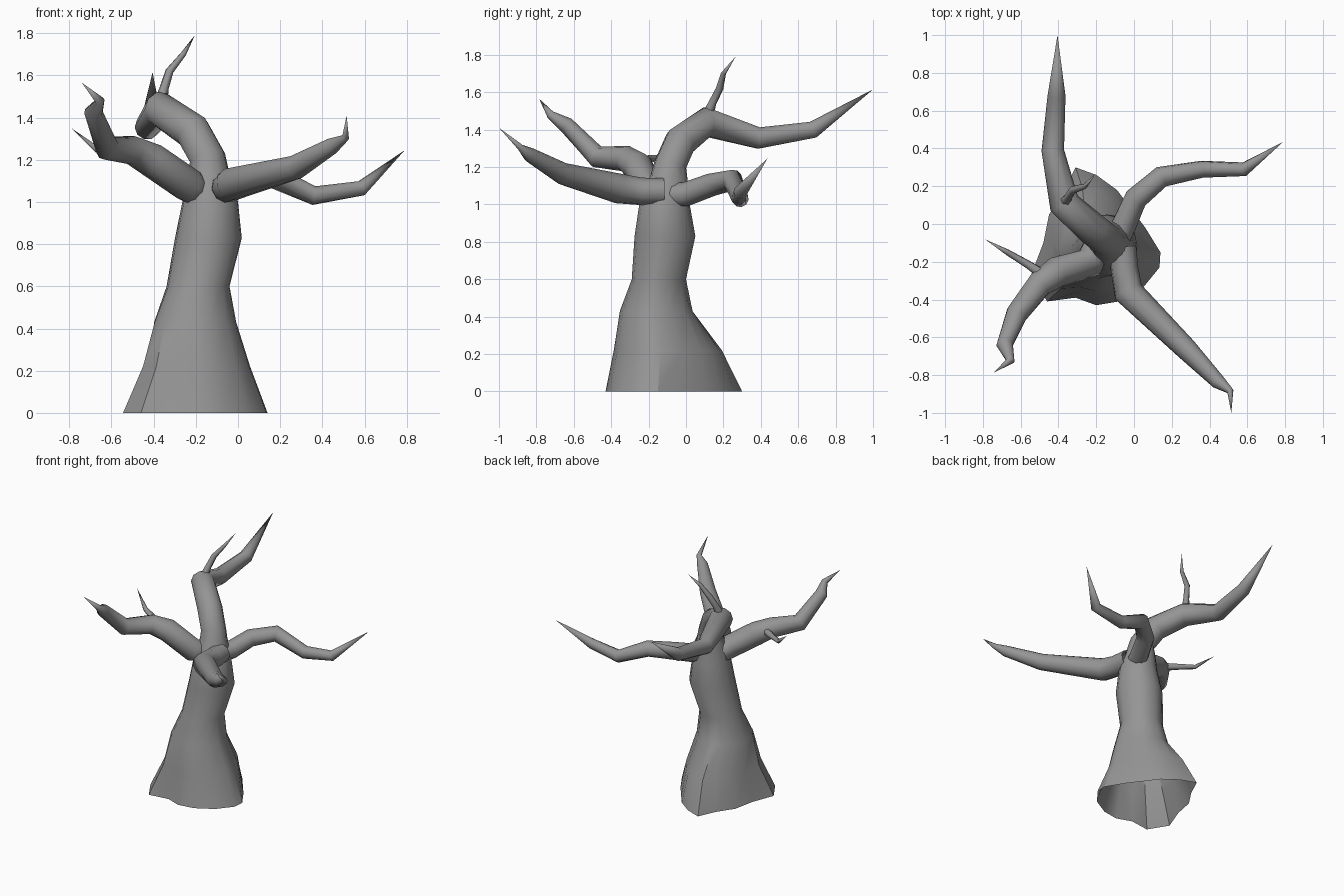
import bpy, bmesh
from math import cos, sin, pi, atan2, radians
from mathutils import Vector

if "Cube" in bpy.data.objects:
    bpy.data.objects.remove(bpy.data.objects["Cube"])

bark = bpy.data.materials.new("bark")
bark.diffuse_color = (.3, .3, .3, 1)
bark.use_nodes = True
bark.node_tree.nodes["Principled BSDF"].inputs["Base Color"].default_value = bark.diffuse_color


def loft(name, rings, tip, angle):
    """Skin a list of equal-length rings, closing the end with a tip point."""
    bm = bmesh.new()
    vs = [[bm.verts.new(p) for p in r] for r in rings]
    n = len(vs[0])
    for a, b in zip(vs, vs[1:]):
        for i in range(n):
            j = (i + 1) % n
            bm.faces.new((a[i], a[j], b[j], b[i]))
    t = bm.verts.new(tip)
    for i in range(n):
        bm.faces.new((vs[-1][i], vs[-1][(i + 1) % n], t))
    bmesh.ops.recalc_face_normals(bm, faces=bm.faces)
    me = bpy.data.meshes.new(name)
    bm.to_mesh(me)
    bm.free()
    me.materials.append(bark)
    ob = bpy.data.objects.new(name, me)
    bpy.context.collection.objects.link(ob)
    bpy.ops.object.select_all(action='DESELECT')
    ob.select_set(True)
    bpy.context.view_layer.objects.active = ob
    bpy.ops.object.shade_smooth_by_angle(angle=radians(angle))
    return ob


def branch(name, path, sides=10):
    """Tapered tube through (x, y, z, radius); the last point is the tip."""
    pts = [Vector(p[:3]) for p in path]
    rings, u = [], None
    for k in range(len(pts) - 1):
        d_out = (pts[k + 1] - pts[k]).normalized()
        d_in = (pts[k] - pts[k - 1]).normalized() if k else d_out
        t = (d_in + d_out).normalized()
        if u is None:
            u = t.orthogonal()
        u = (u - t * u.dot(t)).normalized()
        v = t.cross(u)
        r = path[k][3] * 1.03
        rings.append([pts[k] + (u * cos(a) + v * sin(a)) * r
                      for a in (2 * pi * i / sides for i in range(sides))])
    return loft(name, rings, pts[-1], 62)


# Trunk: flared root outline blending into ellipses higher up
base = [(.14, -.15), (.06, -.02), (-.03, .10), (-.09, .18), (-.2, .26),
        (-.31, .30), (-.37, .17), (-.45, .05), (-.48, -.10), (-.545, -.27),
        (-.46, -.41), (-.31, -.39), (-.2, -.43), (-.08, -.41), (.045, -.34),
        (.135, -.23)]
# z, x min, x max, y min, y max, root influence
levels = [(0, -.4, 0, -.36, .05, 1), (.22, -.385, -.01, -.35, .11, .45),
          (.43, -.39, -.025, -.345, .01, .1), (.6, -.34, -.04, -.29, .0, 0),
          (.83, -.30, .018, -.275, .05, 0), (1.0, -.265, 0, -.25, .02, 0),
          (1.12, -.24, -.035, -.205, .01, 0), (1.2, -.215, -.06, -.17, 0, 0)]
rings = []
for z, x0, x1, y0, y1, w in levels:
    ring = []
    for bx, by in base:
        a = atan2(by + .14, bx + .2)
        ex = (x0 + x1) / 2 + cos(a) * (x1 - x0) / 2
        ey = (y0 + y1) / 2 + sin(a) * (y1 - y0) / 2
        ring.append((ex + (bx - ex) * w, ey + (by - ey) * w, z))
    rings.append(ring)
loft("trunk", rings, (-.15, -.08, 1.23), 30)

# Main limbs
branch("top_limb", [(-.13, -.11, 1.03, .11), (-.145, -.085, 1.21, .085),
                    (-.215, -.03, 1.335, .085), (-.37, .11, 1.44, .08),
                    (-.43, .39, 1.355, .058), (-.41, .68, 1.40, .046),
                    (-.405, 1.0, 1.615)])
branch("right_limb", [(-.08, -.06, 1.05, .065), (-.05, 0, 1.055, .063),
                      (.01, .135, 1.105, .06), (.145, .25, 1.13, .055),
                      (.36, .29, 1.03, .044), (.585, .29, 1.065, .036),
                      (.79, .435, 1.245)])
branch("front_limb", [(-.06, -.12, 1.07, .07), (-.05, -.24, 1.07, .072),
                      (-.03, -.36, 1.085, .078), (.275, -.66, 1.165, .057),
                      (.445, -.835, 1.265, .038), (.51, -.885, 1.305, .017),
                      (.515, -1.0, 1.41)])
branch("left_limb", [(-.2, -.12, 1.05, .07), (-.235, -.205, 1.08, .08),
                     (-.41, -.255, 1.2, .08), (-.5, -.32, 1.245, .068),
                     (-.62, -.475, 1.255, .058),
                     (-.685, -.64, 1.425, .043), (-.655, -.725, 1.48, .022),
                     (-.74, -.785, 1.565)])

# Small twigs
branch("top_twig", [(-.37, .11, 1.46, .035), (-.35, .14, 1.54, .022),
                    (-.325, .18, 1.62, .02), (-.26, .2, 1.70, .014),
                    (-.205, .265, 1.79)], 6)
branch("left_twig", [(-.45, -.29, 1.23, .032), (-.56, -.215, 1.24, .022),
                     (-.67, -.15, 1.25, .016), (-.79, -.08, 1.35)], 6)
